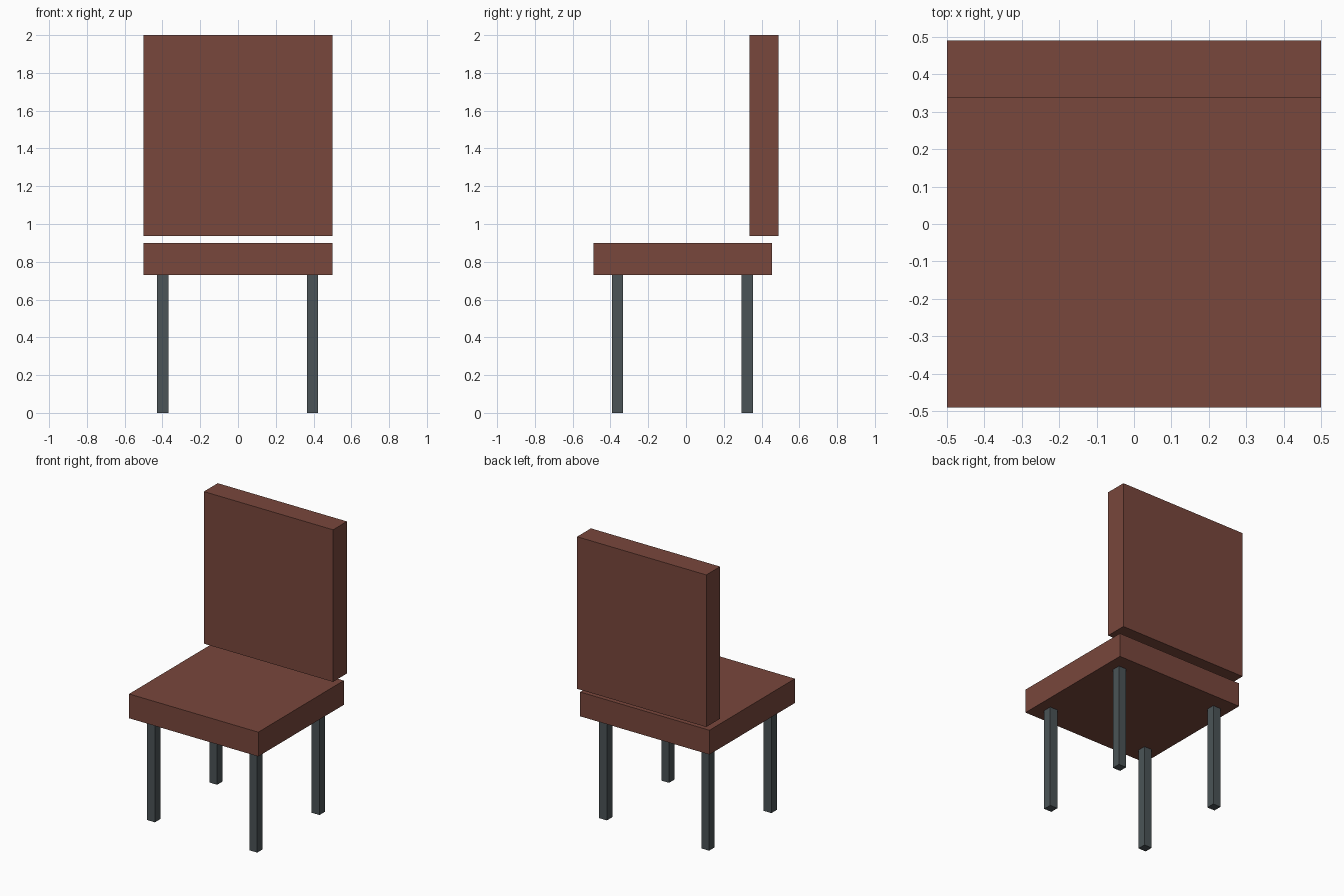
import bpy

if "Cube" in bpy.data.objects:
    bpy.data.objects.remove(bpy.data.objects["Cube"])


def material(name, color):
    mat = bpy.data.materials.new(name)
    mat.diffuse_color = color
    mat.use_nodes = True
    mat.node_tree.nodes["Principled BSDF"].inputs["Base Color"].default_value = mat.diffuse_color
    return mat


def box(name, lo, hi, mat):
    """Axis-aligned box between two corners."""
    center = [(a + b) / 2 for a, b in zip(lo, hi)]
    bpy.ops.mesh.primitive_cube_add(size=1, location=center)
    obj = bpy.context.object
    obj.name = name
    obj.scale = [b - a for a, b in zip(lo, hi)]
    bpy.ops.object.transform_apply(location=False, rotation=False, scale=True)
    obj.data.materials.append(mat)
    return obj


leather = material("brown_leather", (0.19, 0.063, 0.045, 1))
metal = material("dark_metal", (0.07, 0.088, 0.095, 1))

# Seat cushion and the backrest floating just above it
box("seat", (-0.5, -0.49, 0.73), (0.5, 0.455, 0.9), leather)
box("backrest", (-0.5, 0.337, 0.936), (0.5, 0.49, 2.0), leather)

# Four square legs
HALF = 0.03
for side, x in (("left", -0.398), ("right", 0.394)):
    for end, y in (("front", -0.363), ("back", 0.325)):
        box(f"{end}_{side}_leg", (x - HALF, y - HALF, 0),
            (x + HALF, y + HALF, 0.73), metal)
